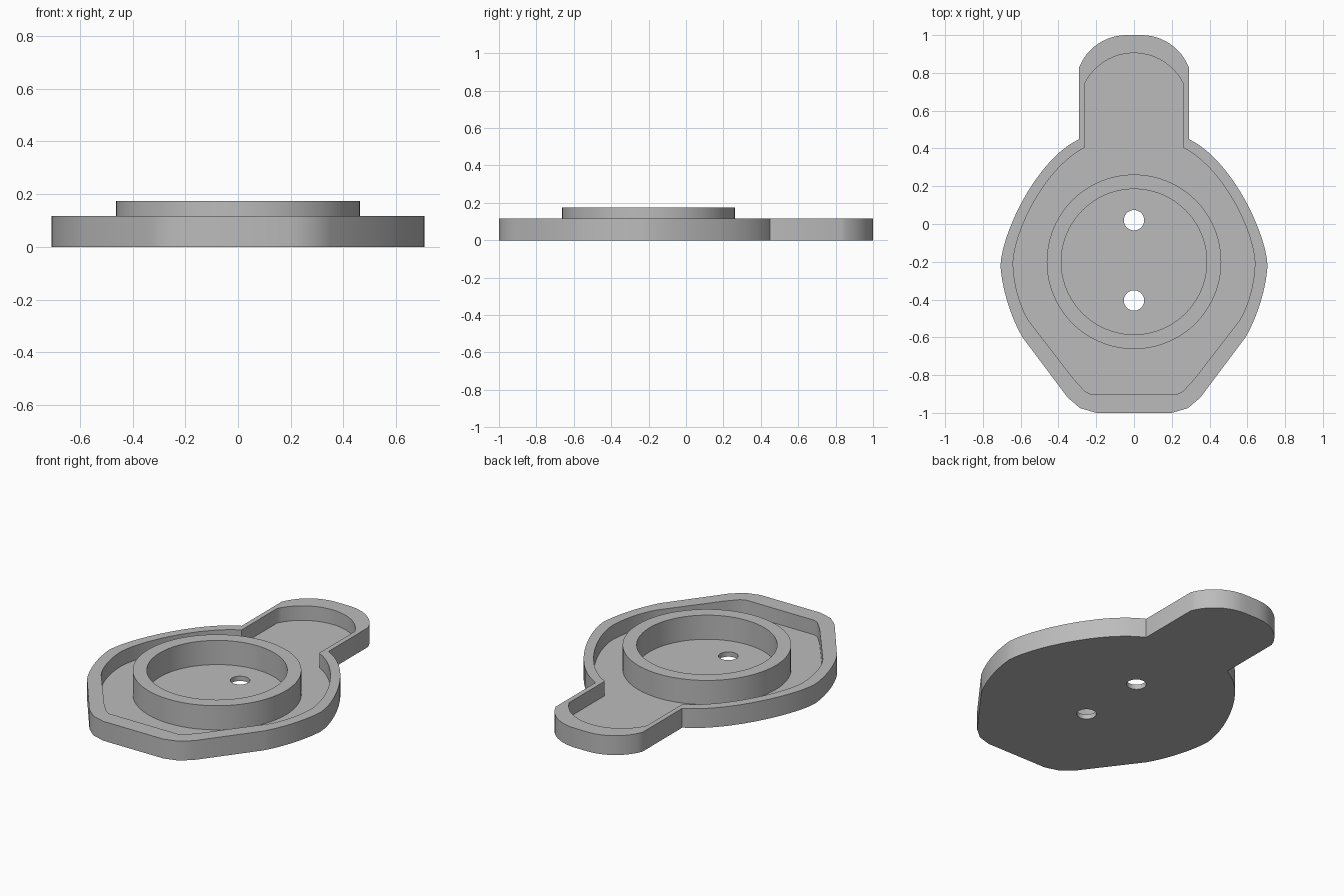
import bpy, bmesh, math
from mathutils import Vector
from mathutils.geometry import interpolate_bezier

if "Cube" in bpy.data.objects:
    bpy.data.objects.remove(bpy.data.objects["Cube"])

FLOOR, RIM, TOP = 0.029, 0.117, 0.175
RING_Y = -0.2

grey = bpy.data.materials.new("plain grey")
grey.diffuse_color = (0.5, 0.5, 0.5, 1)
grey.use_nodes = True
grey.node_tree.nodes["Principled BSDF"].inputs["Base Color"].default_value = grey.diffuse_color


def bez(a, b, c, d, n=14):
    pts = interpolate_bezier(*[Vector((*p, 0)) for p in (a, b, c, d)], n)
    return [(p.x, p.y) for p in pts]


def arc(flat, x, y, top, n=12):
    """Arc from (x, y) up to (flat, top), level at the top."""
    dx, h = x - flat, top - y
    r = (dx * dx + h * h) / (2 * h)
    end = math.atan2(y - (top - r), dx)
    angles = [end + (math.pi / 2 - end) * i / n for i in range(n + 1)]
    return [(flat + r * math.cos(a), top - r + r * math.sin(a)) for a in angles]


def mirrored(half):
    return half + [(-x, y) for x, y in reversed(half) if x > 1e-4]


def circle(r, y, n):
    return [(r * math.cos(2 * math.pi * i / n), y + r * math.sin(2 * math.pi * i / n))
            for i in range(n)]


def prism(name, outline, z0, z1):
    bm = bmesh.new()
    face = bm.faces.new([bm.verts.new((x, y, z0)) for x, y in outline])
    ext = bmesh.ops.extrude_face_region(bm, geom=[face])
    for v in ext["geom"]:
        if isinstance(v, bmesh.types.BMVert):
            v.co.z = z1
    bmesh.ops.recalc_face_normals(bm, faces=bm.faces)
    me = bpy.data.meshes.new(name)
    bm.to_mesh(me)
    bm.free()
    me.materials.append(grey)
    ob = bpy.data.objects.new(name, me)
    bpy.context.collection.objects.link(ob)
    return ob


def combine(ob, other, operation):
    mod = ob.modifiers.new(operation.lower(), 'BOOLEAN')
    mod.operation, mod.object, mod.solver = operation, other, 'EXACT'
    bpy.context.view_layer.objects.active = ob
    bpy.ops.object.modifier_apply(modifier=mod.name)
    bpy.data.objects.remove(other)


# Outer and inner outlines, right halves from front to back
outer = mirrored([(0.2, -1.0), (0.285, -0.975), (0.35, -0.92)]
                 + bez((0.59, -0.60), (0.66, -0.48), (0.70, -0.33), (0.707, -0.22))
                 + bez((0.707, -0.22), (0.70, -0.05), (0.52, 0.34), (0.29, 0.45))[1:]
                 + arc(0.04, 0.29, 0.83, 1.0))
inner = mirrored([(0.23, -0.9), (0.26, -0.885), (0.32, -0.82)]
                 + bez((0.555, -0.515), (0.61, -0.43), (0.64, -0.30), (0.64, -0.2))
                 + bez((0.64, -0.2), (0.63, -0.03), (0.47, 0.30), (0.26, 0.405))[1:]
                 + arc(0.0, 0.26, 0.745, 0.905))

# Tray with a hollow and a raised round collar
tray = prism("tray", outer, 0, RIM)
combine(tray, prism("hollow", inner, FLOOR, 0.3), 'DIFFERENCE')
collar = prism("collar", circle(0.462, RING_Y, 96), FLOOR - 0.01, TOP)
combine(collar, prism("bore", circle(0.385, RING_Y, 96), -0.1, 0.3), 'DIFFERENCE')
combine(tray, collar, 'UNION')

# Two screw holes through the floor
for y in (0.02, -0.405):
    combine(tray, prism("screw_hole", circle(0.054, y, 32), -0.1, 0.3), 'DIFFERENCE')

# Smooth curved walls, keep crisp edges
bpy.ops.object.select_all(action='DESELECT')
tray.select_set(True)
bpy.context.view_layer.objects.active = tray
bpy.ops.object.shade_smooth_by_angle(angle=math.radians(30))
